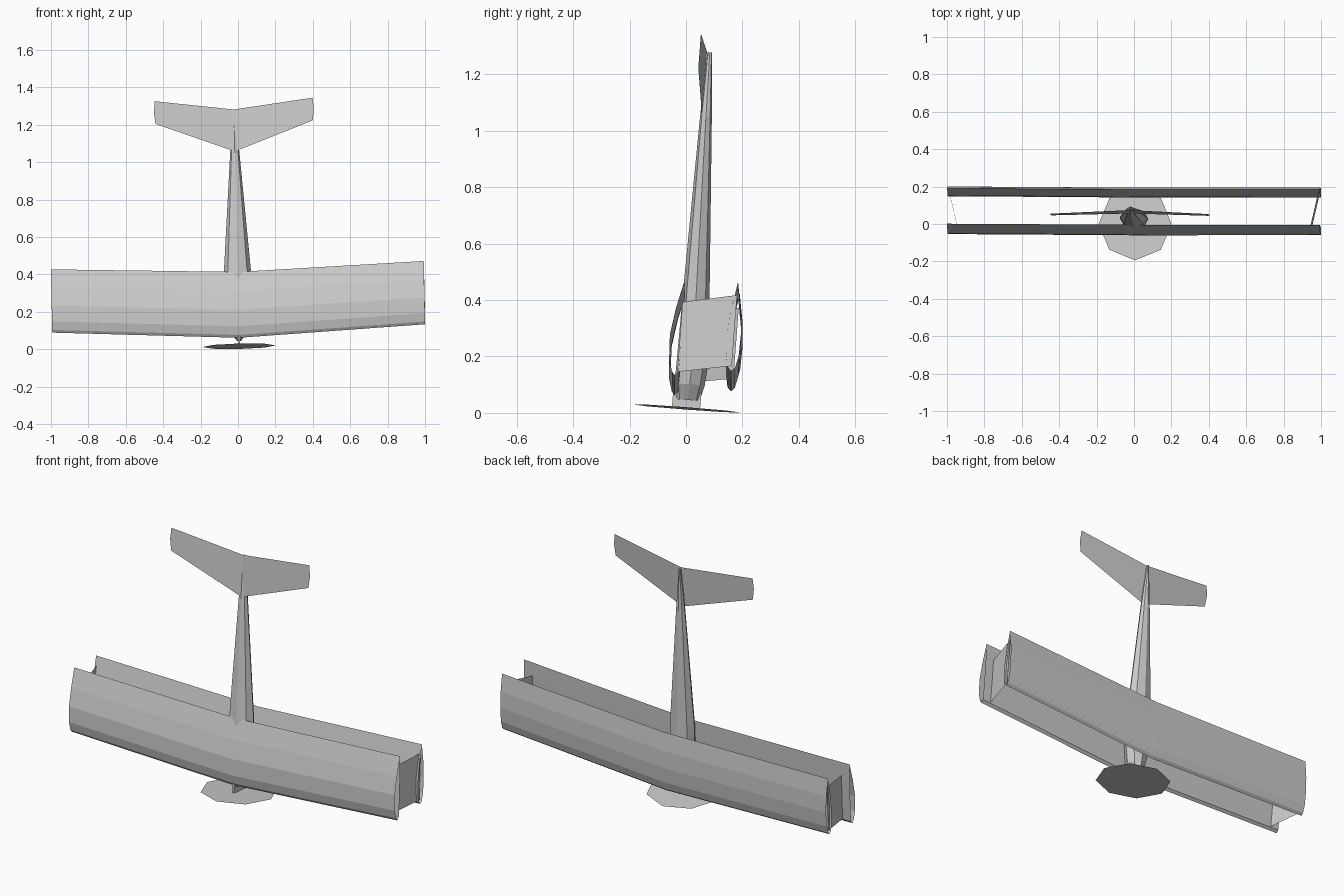
import bpy
import math
from mathutils import Matrix, Euler

if "Cube" in bpy.data.objects:
    bpy.data.objects.remove(bpy.data.objects["Cube"])

# The whole aircraft stands on its nose, leaning slightly
POSE = Matrix.Translation((0.006, 0, 0.016)) @ Euler((-0.075, -0.0225, -0.003)).to_matrix().to_4x4()


def make(name, verts, faces, mirror=False):
    mesh = bpy.data.meshes.new(name)
    mesh.from_pydata(verts, [], faces)
    mesh.update()
    obj = bpy.data.objects.new(name, mesh)
    bpy.context.collection.objects.link(obj)
    obj.matrix_world = POSE
    if mirror:
        obj.modifiers.new("Mirror", 'MIRROR').use_axis = (True, False, False)
    return obj


def loft(name, rings, caps=False):
    n = len(rings[0])
    verts = [p for r in rings for p in r]
    faces = [(i * n + j, i * n + (j + 1) % n, (i + 1) * n + (j + 1) % n, (i + 1) * n + j)
             for i in range(len(rings) - 1) for j in range(n)]
    if caps:
        faces += [tuple(reversed(range(n))), tuple(range(len(verts) - n, len(verts)))]
    return make(name, verts, faces)


# Wings: swept hollow airfoil shells, open at the tips
UPPER = [(1, 0), (0.7, 0.62), (0.42, 1), (0.17, 0.9), (0.04, 0.55)]
LOWER = [(0.04, 0.5), (0.17, 0.9), (0.42, 1), (0.7, 0.7)]


def wing(name, y, le, te, up, down):
    rings = []
    for x, dle, dte in ((-0.997, 0.05, 0.036), (0, 0, 0), (0.997, 0.05, 0.036)):
        a, b = le + dle, te + dte
        prof = [(c, -up * t) for c, t in UPPER] + [(0, (down - up) * 0.3)]
        prof += [(c, down * t) for c, t in LOWER]
        rings.append([(x, y + h, a + c * (b - a)) for c, h in prof])
    return loft(name, rings)


wing("upper_wing", -0.034, 0.042, 0.396, 0.038, 0.004)
wing("lower_wing", 0.155, 0.072, 0.404, 0.025, 0.024)

# Slanted panels joining the wing tips
make("wing_tip_panel", [(0.945, -0.036, 0.106), (0.945, -0.036, 0.354),
                        (0.99, 0.155, 0.392), (0.99, 0.155, 0.14)],
     [(0, 1, 2, 3)], mirror=True)

# Fuselage: eight-sided tapered body (height, half width, front y, back y)
STATIONS = [(0.03, 0.012, -0.038, 0.046), (0.085, 0.05, -0.047, 0.06),
            (0.19, 0.075, -0.045, 0.069), (0.395, 0.073, -0.042, 0.054),
            (1.035, 0.025, -0.028, 0.014), (1.265, 0.004, -0.019, -0.002)]
rings = []
for z, w, y0, y1 in STATIONS:
    mid, half = (y0 + y1) / 2, (y1 - y0) / 2
    rings.append([(w * math.cos(k * math.pi / 4), mid + half * math.sin(k * math.pi / 4), z)
                  for k in range(8)])
loft("fuselage", rings, caps=True)

# Thin nose mount between fuselage and propeller
loft("nose_mount", [[(-0.005, -0.05, z), (0.005, -0.05, z), (0.005, 0.05, z), (-0.005, 0.05, z)]
                    for z in (0.002, 0.06)], caps=True)

# Propeller disc: flat octagon
make("propeller_disc", [(0.195 * math.cos(k * math.pi / 4), 0.195 * math.sin(k * math.pi / 4), 0)
                        for k in range(8)], [tuple(range(8))])

# Swept tailplane with raised tips
make("tailplane", [(0, -0.022, 1.043), (0.42, -0.045, 1.198), (0.428, -0.045, 1.26),
                   (0.422, -0.045, 1.32), (0, -0.021, 1.268)],
     [(0, 1, 2, 3, 4)], mirror=True)
